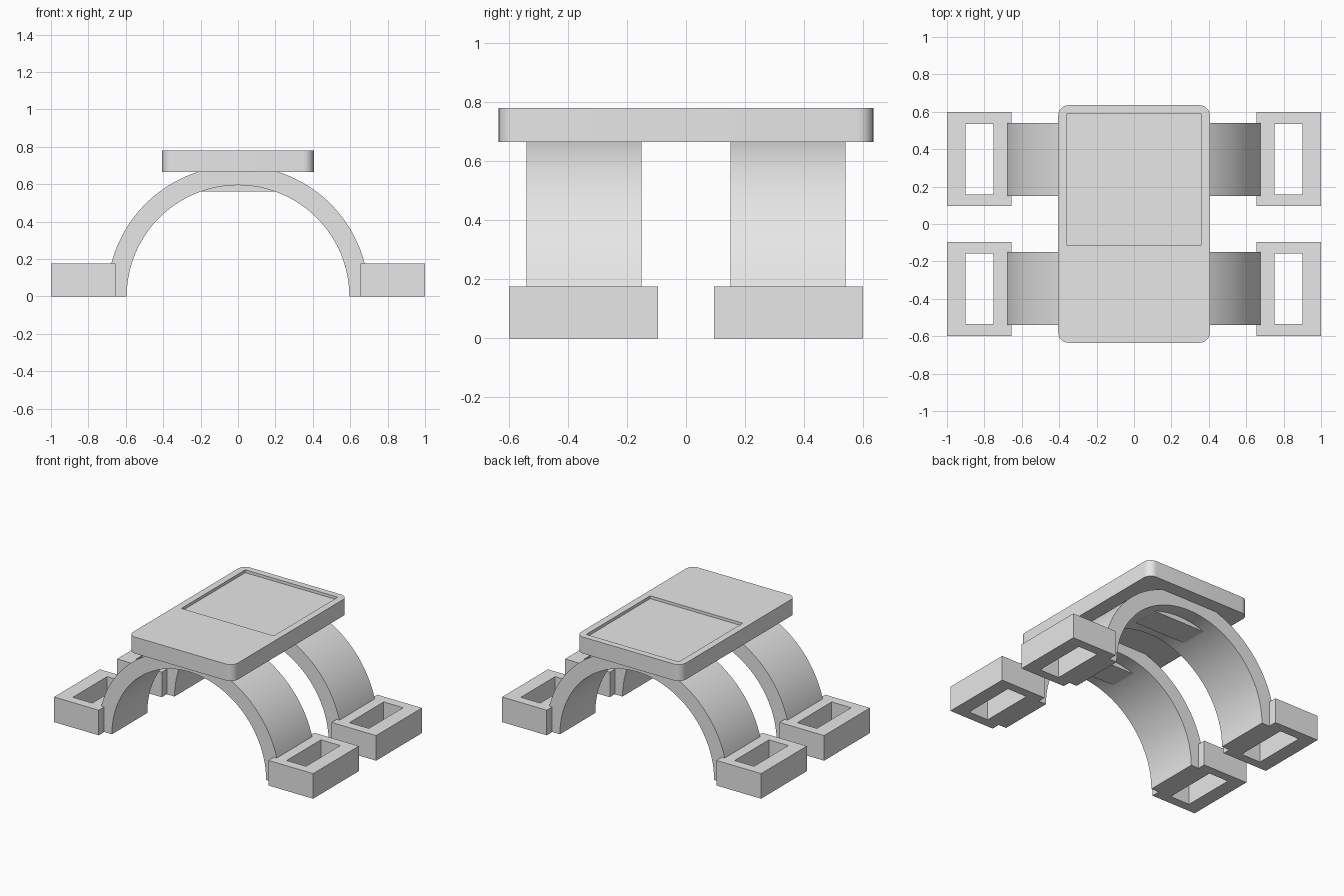
import bpy, bmesh
from math import cos, sin, pi, radians

default = bpy.data.objects.get("Cube")
if default:
    bpy.data.objects.remove(default, do_unlink=True)

GREY = (0.8, 0.8, 0.8, 1.0)
grey = bpy.data.materials.new("plain grey")
grey.use_nodes = True
grey.diffuse_color = GREY
grey.node_tree.nodes["Principled BSDF"].inputs["Base Color"].default_value = GREY


def prism(name, outline, offset):
    """Close a 3D outline and push it along offset into a solid."""
    bm = bmesh.new()
    face = bm.faces.new([bm.verts.new(p) for p in outline])
    side = bmesh.ops.extrude_face_region(bm, geom=[face])["geom"]
    moved = [v for v in side if isinstance(v, bmesh.types.BMVert)]
    bmesh.ops.translate(bm, vec=offset, verts=moved)
    bmesh.ops.recalc_face_normals(bm, faces=bm.faces)
    mesh = bpy.data.meshes.new(name)
    bm.to_mesh(mesh)
    bm.free()
    mesh.materials.append(grey)
    obj = bpy.data.objects.new(name, mesh)
    bpy.context.collection.objects.link(obj)
    return obj


def box(name, x, y, z):
    corners = [(x[0], y[0], z[0]), (x[1], y[0], z[0]),
               (x[1], y[1], z[0]), (x[0], y[1], z[0])]
    return prism(name, corners, (0, 0, z[1] - z[0]))


def select(obj):
    bpy.ops.object.select_all(action='DESELECT')
    obj.select_set(True)
    bpy.context.view_layer.objects.active = obj


def cut(obj, cutter):
    """Subtract the cutter and discard it."""
    mod = obj.modifiers.new("cut", 'BOOLEAN')
    mod.operation = 'DIFFERENCE'
    mod.solver = 'EXACT'
    mod.object = cutter
    select(obj)
    bpy.ops.object.modifier_apply(modifier=mod.name)
    bpy.data.objects.remove(cutter, do_unlink=True)


def smooth(obj):
    select(obj)
    bpy.ops.object.shade_smooth_by_angle(angle=radians(30))


# Top plate: rounded corners and a shallow rectangular recess
W, L, R = 0.405, 0.635, 0.055
STEPS = 8
outline = []
for i, (sx, sy) in enumerate([(1, 1), (-1, 1), (-1, -1), (1, -1)]):
    for k in range(STEPS + 1):
        a = (i + k / STEPS) * pi / 2
        outline.append((sx * (W - R) + R * cos(a), sy * (L - R) + R * sin(a), 0.665))
plate = prism("top_plate", outline, (0, 0, 0.115))
cut(plate, box("recess_cutter", (-0.357, 0.357), (-0.115, 0.59), (0.76, 0.9)))
smooth(plate)

# Two arches, each with a flat block under its crown and a foot at each end
OUTER, INNER, SEGS = 0.70, 0.595, 64
angles = [pi * i / SEGS for i in range(SEGS + 1)]
for place, s in (("front", -1), ("back", 1)):
    ring = [(OUTER * cos(a), s * 0.15, OUTER * sin(a)) for a in angles]
    ring += [(INNER * cos(a), s * 0.15, INNER * sin(a)) for a in reversed(angles)]
    smooth(prism(place + "_arch", ring, (0, s * 0.39, 0)))

    box(place + "_crown_block", (-0.2, 0.2), sorted((s * 0.25, s * 0.44)), (0.56, 0.68))

    for side, m in (("left", 1), ("right", -1)):
        foot = box(f"{place}_{side}_foot", sorted((m * 0.655, m)),
                   sorted((s * 0.095, s * 0.6)), (0, 0.175))
        cut(foot, box("slot_cutter", sorted((m * 0.75, m * 0.90)),
                      sorted((s * 0.157, s * 0.535)), (-0.1, 0.3)))
